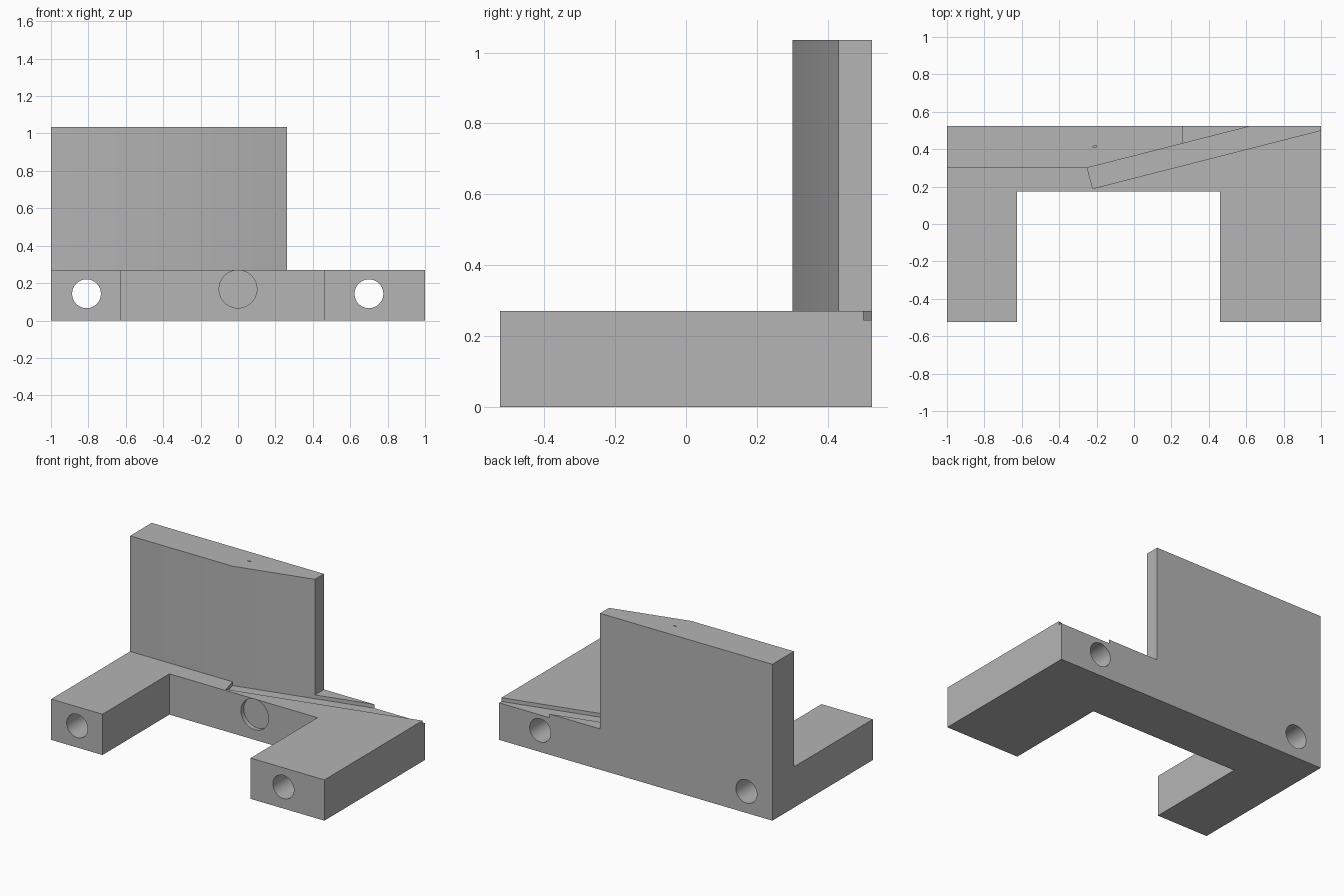
import bpy, bmesh
from math import radians
from mathutils import Matrix

if "Cube" in bpy.data.objects:
    bpy.data.objects.remove(bpy.data.objects["Cube"], do_unlink=True)

GREY = (0.46, 0.46, 0.46, 1)
grey = bpy.data.materials.new("plain grey")
grey.use_nodes = True
grey.diffuse_color = GREY
grey.node_tree.nodes["Principled BSDF"].inputs["Base Color"].default_value = GREY

LEFT, FRONT, BACK = 1.0, -0.525, 0.525
BASE_TOP, WALL_TOP = 0.27, 1.035
NOTCH_Y = 0.175
SLOPE = 0.255


def add_object(name, bm):
    bmesh.ops.recalc_face_normals(bm, faces=bm.faces)
    mesh = bpy.data.meshes.new(name)
    bm.to_mesh(mesh)
    bm.free()
    mesh.materials.append(grey)
    obj = bpy.data.objects.new(name, mesh)
    bpy.context.collection.objects.link(obj)
    return obj


def prism(name, outline, bottom, top):
    bm = bmesh.new()
    face = bm.faces.new([bm.verts.new((x, y, bottom)) for x, y in outline])
    grown = bmesh.ops.extrude_face_region(bm, geom=[face])["geom"]
    verts = [v for v in grown if isinstance(v, bmesh.types.BMVert)]
    bmesh.ops.translate(bm, verts=verts, vec=(0, 0, top - bottom))
    return add_object(name, bm)


def rod(name, x, z, radius, y0, y1):
    bm = bmesh.new()
    place = Matrix.Translation((x, (y0 + y1) / 2, z)) @ Matrix.Rotation(radians(90), 4, "X")
    bmesh.ops.create_cone(bm, cap_ends=True, segments=64, radius1=radius,
                          radius2=radius, depth=y1 - y0, matrix=place)
    return add_object(name, bm)


def cut(obj, cutter):
    cutter.hide_render = True
    mod = obj.modifiers.new("cut", "BOOLEAN")
    mod.operation = "DIFFERENCE"
    mod.solver = "EXACT"
    mod.object = cutter
    bpy.context.view_layer.objects.active = obj
    bpy.ops.object.modifier_apply(modifier=mod.name)
    bpy.data.objects.remove(cutter, do_unlink=True)


def smooth(obj):
    bpy.ops.object.select_all(action="DESELECT")
    obj.select_set(True)
    bpy.context.view_layer.objects.active = obj
    bpy.ops.object.shade_smooth_by_angle(angle=radians(30))


# U-shaped base with two legs reaching forward
base = prism("base", [(-LEFT, FRONT), (-0.625, FRONT), (-0.625, NOTCH_Y), (0.46, NOTCH_Y),
                      (0.46, FRONT), (LEFT, FRONT), (LEFT, BACK), (-LEFT, BACK)], 0, BASE_TOP)

# Bores running the full depth of each leg
for x in (-0.81, 0.70):
    cut(base, rod("bore_cutter", x, 0.143, 0.077, FRONT - 0.1, BACK + 0.1))

# Shallow round pocket in the inner face
cut(base, rod("pocket_cutter", 0, 0.168, 0.101, NOTCH_Y - 0.1, NOTCH_Y + 0.03))

# Slanted shallow groove, running out at the back corner
cut(base, prism("groove_cutter", [(-0.25, 0.30), (-0.22, 0.19), (1.2, 0.19 + 1.42 * SLOPE),
                                  (1.2, 0.30 + 1.45 * SLOPE)], BASE_TOP - 0.025, BASE_TOP + 0.1))
smooth(base)

# Upright wall whose front bends back along the groove
wall = prism("wall", [(-LEFT, 0.30), (-0.25, 0.30), (0.262, 0.30 + 0.512 * SLOPE),
                      (0.262, BACK), (-LEFT, BACK)], BASE_TOP, WALL_TOP)

# Tiny pit in the top of the wall
cut(wall, prism("pit_cutter", [(-0.22, 0.41), (-0.20, 0.413), (-0.20, 0.42), (-0.22, 0.417)],
                WALL_TOP - 0.03, WALL_TOP + 0.1))
smooth(wall)
